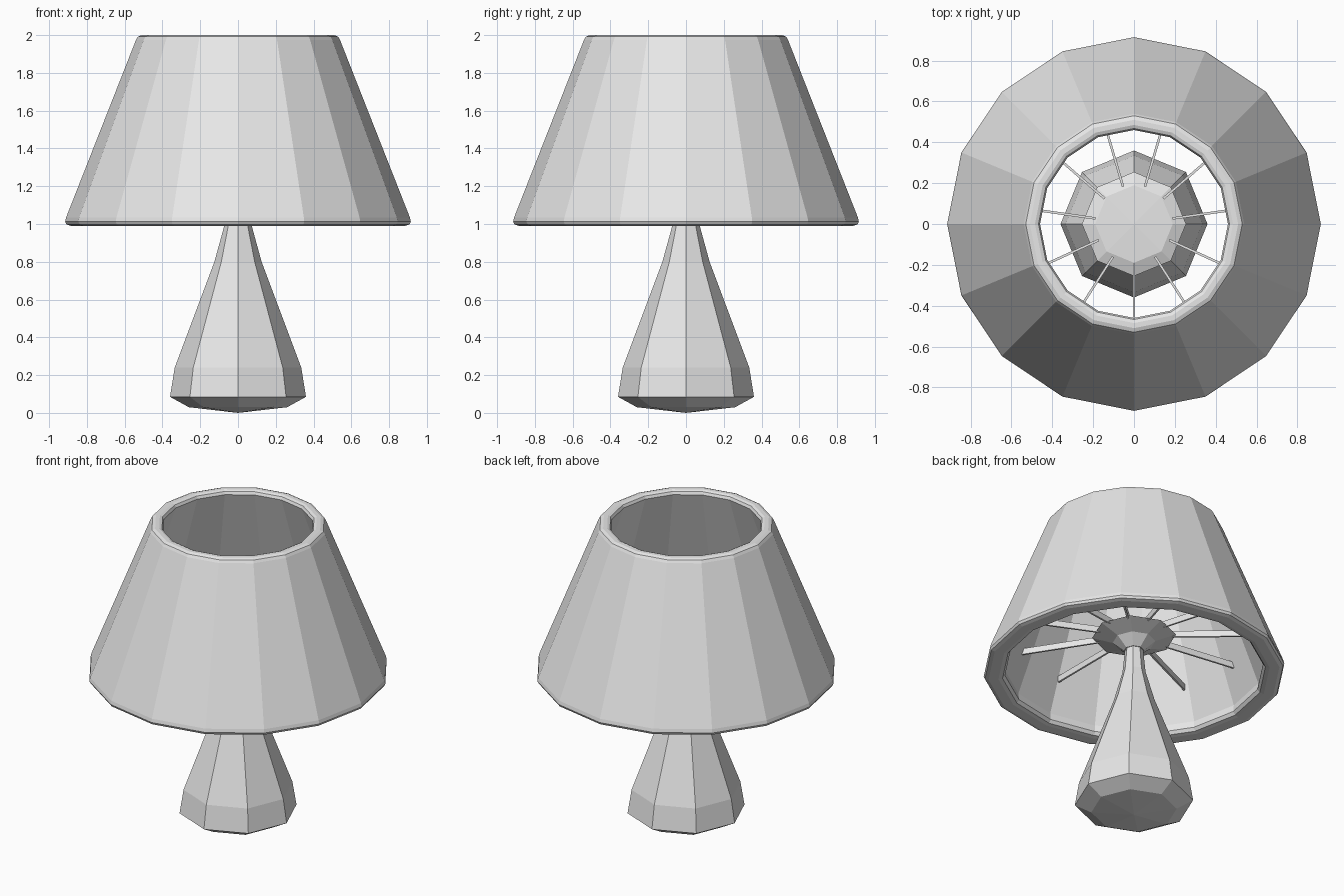
import bpy
import bmesh
from math import cos, sin, pi, tau
from mathutils import Matrix

cube = bpy.data.objects.get("Cube")
if cube:
    bpy.data.objects.remove(cube, do_unlink=True)

GREY = (0.8, 0.8, 0.8, 1.0)
grey = bpy.data.materials.new("plain_grey")
grey.use_nodes = True
grey.diffuse_color = GREY
grey.node_tree.nodes["Principled BSDF"].inputs["Base Color"].default_value = GREY


def finish(name, bm):
    bmesh.ops.recalc_face_normals(bm, faces=bm.faces)
    mesh = bpy.data.meshes.new(name)
    bm.to_mesh(mesh)
    bm.free()
    mesh.materials.append(grey)
    obj = bpy.data.objects.new(name, mesh)
    bpy.context.collection.objects.link(obj)
    return obj


def lathe(name, profile, sides, closed=False):
    """Turn (radius, height) points round the z axis; radius 0 makes a tip."""
    bm = bmesh.new()
    rings = []
    for r, z in profile:
        if r == 0:
            rings.append([bm.verts.new((0, 0, z))] * sides)
        else:
            rings.append([bm.verts.new((r * cos(tau * i / sides), r * sin(tau * i / sides), z))
                          for i in range(sides)])
    pairs = list(zip(rings, rings[1:]))
    if closed:
        pairs.append((rings[-1], rings[0]))
    for a, b in pairs:
        for i in range(sides):
            j = (i + 1) % sides
            corners = list(dict.fromkeys((a[i], a[j], b[j], b[i])))
            bm.faces.new(corners)
    return finish(name, bm)


# Faceted foot tapering into a slim neck
lathe("base", [(0, 0), (0.26, 0.03), (0.36, 0.085), (0.335, 0.24),
               (0.125, 0.8), (0.07, 1.0), (0.055, 1.16), (0, 1.16)], 8)

# Flared hub on top of the neck
lathe("hub", [(0, 1.15), (0.06, 1.15), (0.13, 1.21), (0.255, 1.25),
              (0.19, 1.275), (0, 1.285)], 8)

# Hollow shade with softened rims
lathe("shade", [(0.885, 0.99), (0.907, 0.997), (0.915, 1.012), (0.91, 1.035),
                (0.54, 1.975), (0.53, 1.992), (0.51, 2.0),
                (0.485, 2.0), (0.468, 1.993), (0.46, 1.975),
                (0.79, 1.06), (0.785, 1.015), (0.8, 0.995), (0.825, 0.99)], 16, closed=True)

# Thin upright spokes from the hub to the shade
SPOKES, INNER, OUTER = 11, 0.19, 0.71
bm = bmesh.new()
for i in range(SPOKES):
    turn = Matrix.Rotation(-pi / 2 + tau * i / SPOKES, 4, "Z")
    place = Matrix.Translation(((INNER + OUTER) / 2, 0, 1.262))
    size = Matrix.Diagonal((OUTER - INNER, 0.012, 0.04, 1))
    bmesh.ops.create_cube(bm, size=1, matrix=turn @ place @ size)
finish("spokes", bm)
